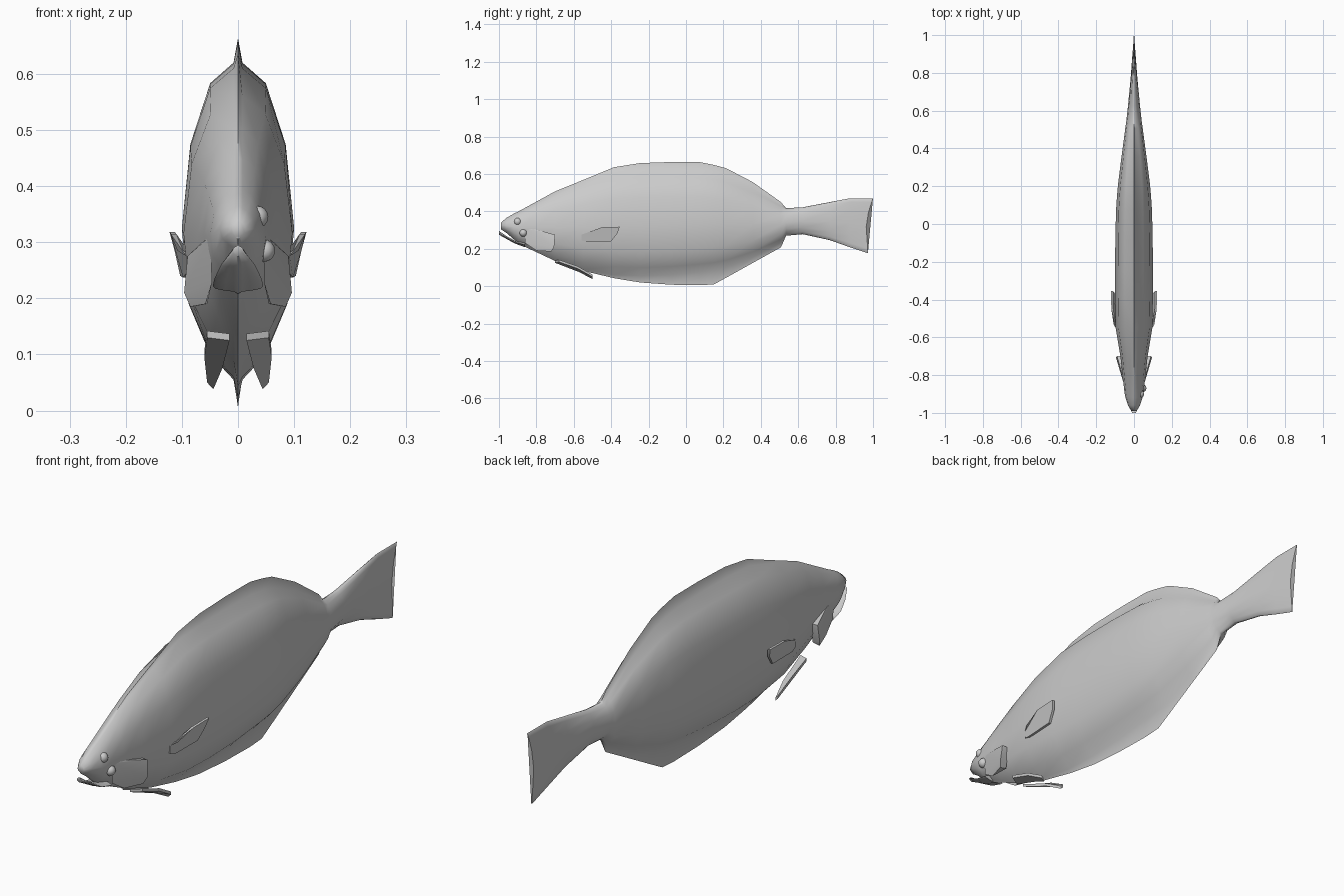
import bpy, bmesh, math
from mathutils import Vector

if "Cube" in bpy.data.objects:
    bpy.data.objects.remove(bpy.data.objects["Cube"], do_unlink=True)

grey = bpy.data.materials.new("fish grey")
grey.use_nodes = True
grey.diffuse_color = (0.6, 0.6, 0.6, 1)
grey.node_tree.nodes["Principled BSDF"].inputs["Base Color"].default_value = (0.6, 0.6, 0.6, 1)


def finish(bm, name, angle):
    """Turn a bmesh into a smooth-shaded object."""
    bmesh.ops.recalc_face_normals(bm, faces=bm.faces[:])
    mesh = bpy.data.meshes.new(name)
    bm.to_mesh(mesh)
    bm.free()
    mesh.materials.append(grey)
    ob = bpy.data.objects.new(name, mesh)
    bpy.context.collection.objects.link(ob)
    bpy.ops.object.select_all(action='DESELECT')
    ob.select_set(True)
    bpy.context.view_layer.objects.active = ob
    bpy.ops.object.shade_smooth_by_angle(angle=math.radians(angle))
    return ob


# Half cross-section: (height fraction, width fraction) from belly to back
HALF = [(0.08, 0.5), (0.24, 0.88), (0.48, 1.0), (0.745, 0.85), (0.935, 0.5)]


def loft(name, sections, tail=False):
    """Sections: y, fin top, body top, body bottom, fin bottom, half width."""
    bm = bmesh.new()
    rings = []
    for i, (y, ft, bt, bb, fb, w) in enumerate(sections):
        root = min(0.008, 0.3 * w)
        side = [(root, bb)] + [(w * k, bb + (bt - bb) * f) for f, k in HALF] + [(root, bt)]
        pts = [(0, fb)] + side + [(0, ft)] + [(-x, z) for x, z in reversed(side)]
        ring = []
        for x, z in pts:
            yy = y
            if tail and i == len(sections) - 1:      # curved trailing edge
                f = (z - fb) / (ft - fb)
                yy = y + 0.037 * max(0, 2 * f - 1) ** 1.5 + 0.01 * max(0, 1 - 2 * f)
            ring.append(bm.verts.new((x, yy, z)))
        rings.append(ring)
    n = len(rings[0])
    for a, b in zip(rings, rings[1:]):
        for j in range(n):
            k = (j + 1) % n
            bm.faces.new((a[j], a[k], b[k], b[j]))
    for ring in (rings[0], rings[-1]):
        bm.faces.new(ring)
    return finish(bm, name, 60)


def plate(name, pts, thick):
    """Thin fin plate: an outline pushed along a thickness vector."""
    bm = bmesh.new()
    face = bm.faces.new([bm.verts.new(p) for p in pts])
    ext = bmesh.ops.extrude_face_region(bm, geom=[face], use_keep_orig=True)
    verts = [g for g in ext["geom"] if isinstance(g, bmesh.types.BMVert)]
    bmesh.ops.translate(bm, verts=verts, vec=Vector(thick))
    return finish(bm, name, 40)


def hull(name, pts):
    bm = bmesh.new()
    for p in pts:
        bm.verts.new(p)
    bmesh.ops.convex_hull(bm, input=bm.verts[:])
    return finish(bm, name, 35)


# Body with back fin, belly fin and tail
loft("body", [
    (-0.99, 0.340, 0.337, 0.310, 0.305, 0.014),
    (-0.96, 0.365, 0.360, 0.290, 0.285, 0.032),
    (-0.92, 0.388, 0.383, 0.254, 0.250, 0.045),
    (-0.895, 0.400, 0.395, 0.235, 0.226, 0.050),
    (-0.80, 0.452, 0.447, 0.190, 0.182, 0.061),
    (-0.70, 0.507, 0.500, 0.142, 0.135, 0.072),
    (-0.55, 0.568, 0.560, 0.090, 0.082, 0.097),
    (-0.385, 0.636, 0.610, 0.060, 0.043, 0.100),
    (-0.246, 0.658, 0.618, 0.055, 0.020, 0.100),
    (-0.08, 0.664, 0.620, 0.060, 0.008, 0.099),
    (0.075, 0.663, 0.615, 0.075, 0.005, 0.095),
    (0.15, 0.648, 0.604, 0.085, 0.010, 0.090),
    (0.214, 0.631, 0.588, 0.100, 0.045, 0.084),
    (0.358, 0.556, 0.523, 0.155, 0.125, 0.066),
    (0.508, 0.449, 0.428, 0.235, 0.208, 0.046),
    (0.535, 0.417, 0.412, 0.275, 0.270, 0.042),
    (0.625, 0.422, 0.419, 0.281, 0.278, 0.032),
    (0.77, 0.450, 0.447, 0.249, 0.246, 0.018),
    (0.877, 0.470, 0.467, 0.211, 0.208, 0.010),
    (0.963, 0.470, 0.468, 0.178, 0.176, 0.003)], tail=True)

# Lower jaw
loft("lower_jaw", [
    (-1.0, 0.295, 0.293, 0.277, 0.275, 0.010),
    (-0.96, 0.268, 0.266, 0.255, 0.253, 0.030),
    (-0.915, 0.243, 0.241, 0.230, 0.228, 0.042),
    (-0.86, 0.235, 0.233, 0.212, 0.208, 0.045)])

# Paired gill covers and fins
for s, side in ((1, "left"), (-1, "right")):
    hull("gill_cover_" + side, [(s * x, y, z) for x, y, z in (
        (0.050, -0.86, 0.31), (0.046, -0.86, 0.23), (0.064, -0.79, 0.30), (0.058, -0.80, 0.19),
        (0.090, -0.70, 0.275), (0.096, -0.705, 0.21), (0.085, -0.72, 0.185),
        (0.060, -0.70, 0.275), (0.055, -0.72, 0.19))])
    plate("pectoral_fin_" + side, [(s * x, y, z) for x, y, z in (
        (0.092, -0.56, 0.245), (0.098, -0.53, 0.237), (0.103, -0.40, 0.240), (0.113, -0.365, 0.285),
        (0.122, -0.355, 0.318), (0.120, -0.45, 0.315), (0.108, -0.53, 0.285), (0.092, -0.56, 0.275))],
        (-s * 0.01, 0, 0))
    plate("pelvic_fin_" + side, [(s * x, y, z) for x, y, z in (
        (0.015, -0.70, 0.125), (0.055, -0.68, 0.130), (0.060, -0.58, 0.095),
        (0.055, -0.50, 0.050), (0.044, -0.50, 0.038), (0.028, -0.57, 0.075))],
        (0, 0, 0.012))

# Both eyes sit on one side of the head
for name, loc in (("upper_eye", (0.034, -0.90, 0.345)), ("lower_eye", (0.046, -0.87, 0.285))):
    bm = bmesh.new()
    bmesh.ops.create_uvsphere(bm, u_segments=12, v_segments=8, radius=0.02)
    bmesh.ops.translate(bm, verts=bm.verts[:], vec=Vector(loc))
    finish(bm, name, 60)
